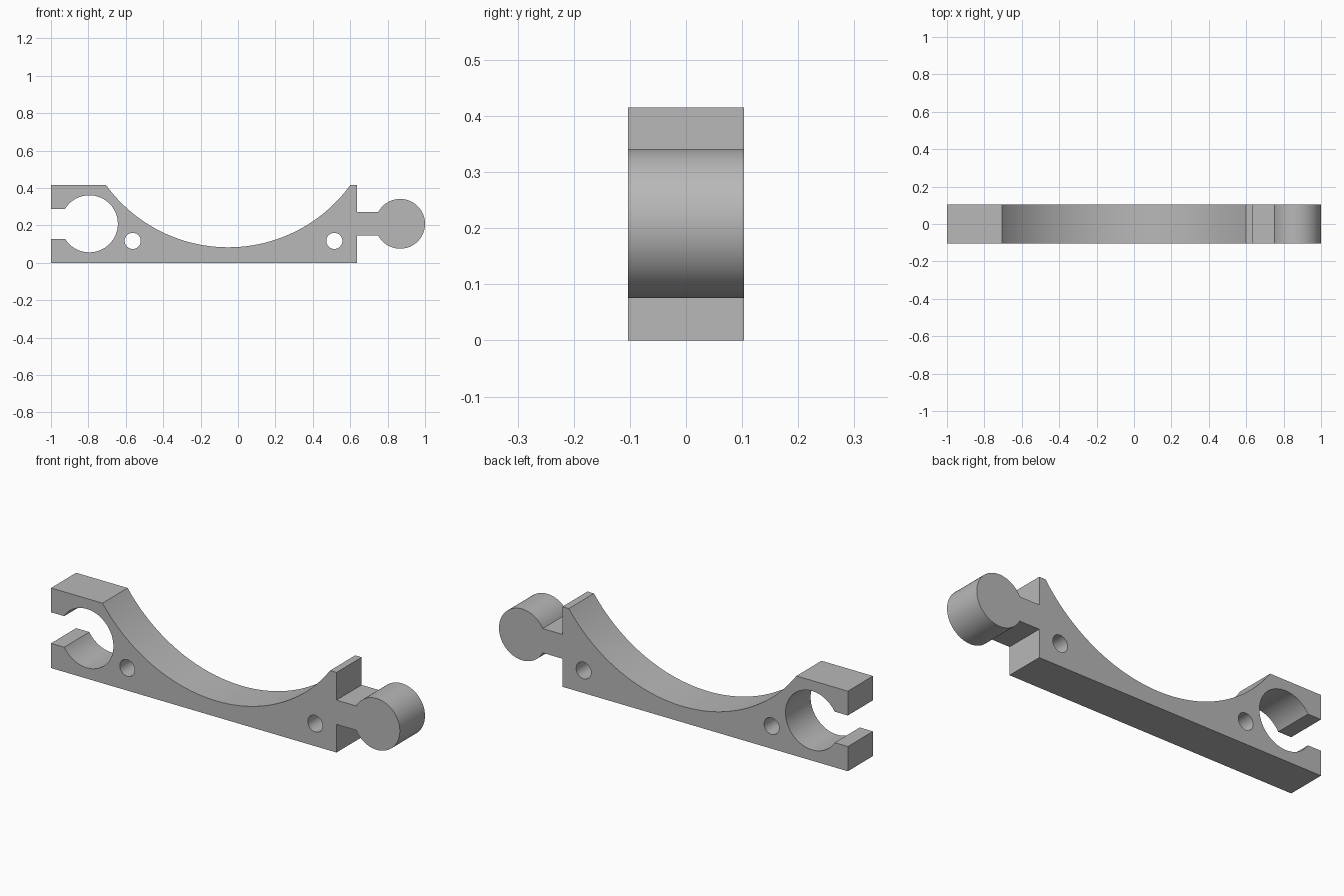
import bpy, bmesh
from math import asin, atan2, cos, pi, sin, tau, radians, hypot

cube = bpy.data.objects.get("Cube")
if cube:
    bpy.data.objects.remove(cube, do_unlink=True)

HALF_DEPTH = 0.103
HEIGHT = 0.415
AXIS_Z = 0.2085          # shared height of the ball and the socket

grey = bpy.data.materials.new("grey plastic")
grey.use_nodes = True
colour = (0.48, 0.48, 0.48, 1)
grey.diffuse_color = colour
grey.node_tree.nodes["Principled BSDF"].inputs["Base Color"].default_value = colour


def arc(cx, cz, r, start, end, steps):
    """Points along an arc, both ends included."""
    angles = [start + (end - start) * i / steps for i in range(steps + 1)]
    return [(cx + r * cos(a), cz + r * sin(a)) for a in angles]


def extruded_plate(name, loops):
    """Fill an outline with holes and extrude it through the depth."""
    bm = bmesh.new()
    for loop in loops:
        verts = [bm.verts.new((x, -HALF_DEPTH, z)) for x, z in loop]
        for a, b in zip(verts, verts[1:] + verts[:1]):
            bm.edges.new((a, b))
    bmesh.ops.triangle_fill(bm, edges=bm.edges[:], use_beauty=True, normal=(0, -1, 0))
    result = bmesh.ops.extrude_face_region(bm, geom=bm.faces[:], use_keep_orig=True)
    moved = [v for v in result["geom"] if isinstance(v, bmesh.types.BMVert)]
    bmesh.ops.translate(bm, verts=moved, vec=(0, 2 * HALF_DEPTH, 0))
    bmesh.ops.recalc_face_normals(bm, faces=bm.faces[:])
    mesh = bpy.data.meshes.new(name)
    bm.to_mesh(mesh)
    bm.free()
    mesh.materials.append(grey)
    obj = bpy.data.objects.new(name, mesh)
    bpy.context.collection.objects.link(obj)
    bpy.ops.object.select_all(action="DESELECT")
    obj.select_set(True)
    bpy.context.view_layer.objects.active = obj
    bpy.ops.object.shade_smooth_by_angle(angle=radians(30))
    return obj


# Ball and neck on the left end
ball_x, ball_r, neck = 0.867, 0.133, 0.063
a = pi - asin(neck / ball_r)
ball = arc(ball_x, AXIS_Z, ball_r, -a, a, 64)

# Large cradle arc across the top
left, right, sag = 0.60, -0.705, 0.332
half = (left - right) / 2
cradle_r = (half ** 2 + sag ** 2) / (2 * sag)
cradle_x, cradle_z = (left + right) / 2, HEIGHT - sag + cradle_r
a = atan2(HEIGHT - cradle_z, half)
cradle = arc(cradle_x, cradle_z, cradle_r, a, -pi - a, 64)

# Open socket on the right end
socket_x, socket_r, slot = -0.795, 0.1525, 0.0805
a = pi - asin(slot / socket_r)
socket = arc(socket_x, AXIS_Z, socket_r, a, -a, 64)

body_left = 0.637
outline = (
    [(-1, 0), (body_left, 0), (body_left, AXIS_Z - neck)]
    + ball
    + [(body_left, AXIS_Z + neck), (body_left, HEIGHT)]
    + cradle
    + [(-1, HEIGHT), (-1, AXIS_Z + slot)]
    + socket
    + [(-1, AXIS_Z - slot)]
)

# Two round through holes
holes = [arc(x, 0.117, 0.043, 0, tau, 40)[:-1] for x in (-0.563, 0.515)]

extruded_plate("cradle_link", [outline] + holes)
